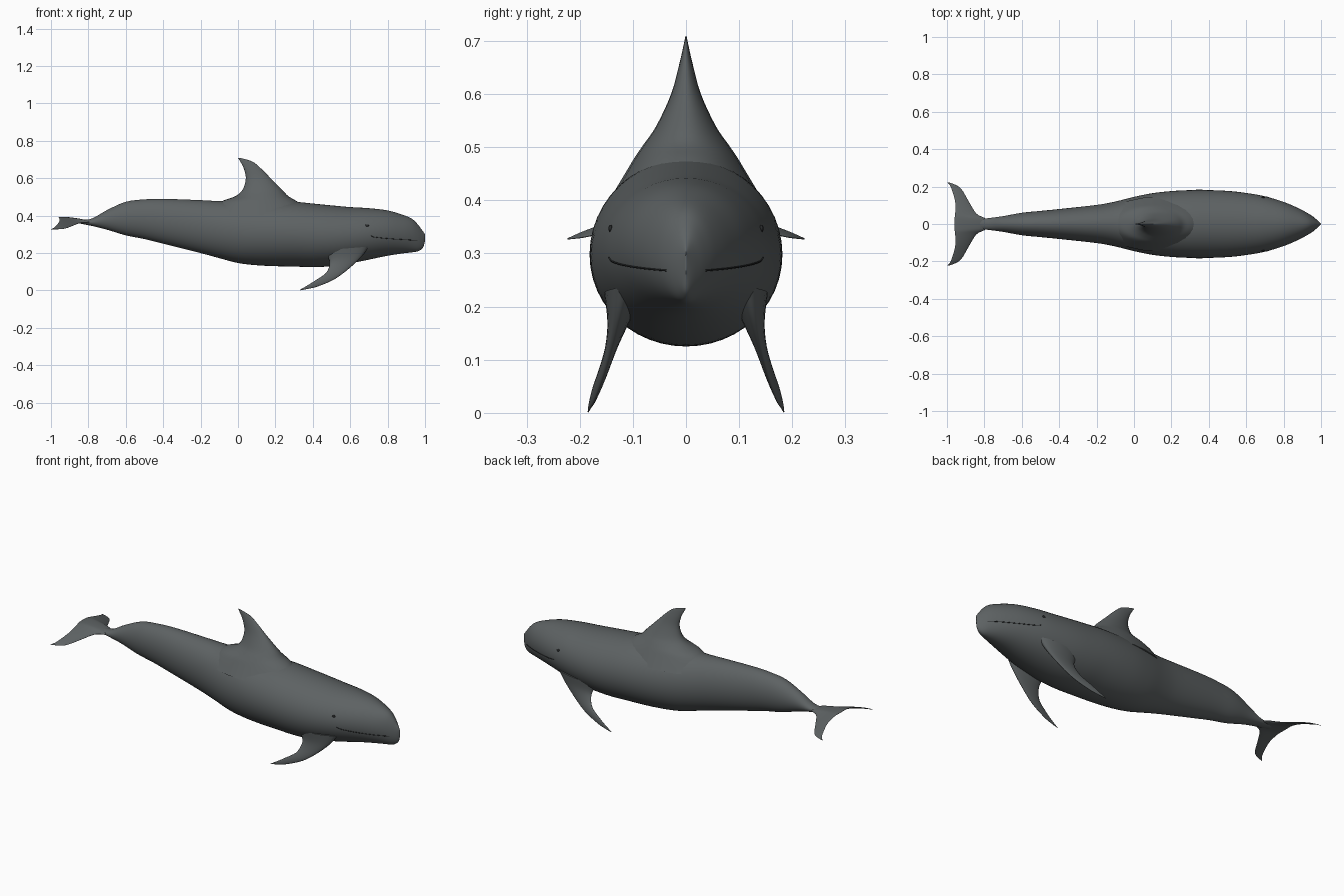
import bpy
import math
from mathutils import Vector

default_cube = bpy.data.objects.get("Cube")
if default_cube:
    bpy.data.objects.remove(default_cube, do_unlink=True)


def make_material(name, colour):
    mat = bpy.data.materials.new(name)
    mat.use_nodes = True
    mat.diffuse_color = (*colour, 1)
    mat.node_tree.nodes["Principled BSDF"].inputs["Base Color"].default_value = (*colour, 1)
    return mat


skin = make_material("slate grey skin", (.11, .122, .125))
dark = make_material("dark grey", (.02, .022, .023))


def refine(rows, steps):
    """Catmull-Rom interpolation through rows of numbers."""
    out = []
    for i in range(len(rows) - 1):
        a, b, c, d = (rows[min(max(i + k, 0), len(rows) - 1)] for k in (-1, 0, 1, 2))
        for s in range(steps):
            t = s / steps
            out.append([q + t / 2 * (r - p + t * (2 * p - 5 * q + 4 * r - w
                        + t * (3 * (q - r) + w - p)))
                        for p, q, r, w in zip(a, b, c, d)])
    out.append(list(rows[-1]))
    return out


def loft(name, rings):
    """Skin a list of closed rings and cap both ends."""
    n = len(rings[0])
    verts = [p for ring in rings for p in ring]
    faces = [(r * n + k, r * n + (k + 1) % n, (r + 1) * n + (k + 1) % n, (r + 1) * n + k)
             for r in range(len(rings) - 1) for k in range(n)]
    faces += [tuple(range(n))[::-1], tuple(range(len(verts) - n, len(verts)))]
    mesh = bpy.data.meshes.new(name)
    mesh.from_pydata(verts, [], faces)
    mesh.materials.append(skin)
    obj = bpy.data.objects.new(name, mesh)
    bpy.context.collection.objects.link(obj)
    bpy.ops.object.select_all(action="DESELECT")
    obj.select_set(True)
    bpy.context.view_layer.objects.active = obj
    # make normals consistent, then smooth
    bpy.ops.object.mode_set(mode="EDIT")
    bpy.ops.mesh.select_all(action="SELECT")
    bpy.ops.mesh.normals_make_consistent(inside=False)
    bpy.ops.object.mode_set(mode="OBJECT")
    bpy.ops.object.shade_smooth_by_angle(angle=math.radians(50))
    return obj


def fin(name, sections, axis, sides=24):
    """Loft lens sections given as (lead point, trail point, half thickness)."""
    axis = Vector(axis)
    rings = []
    for lead, trail, thick in sections:
        lead, trail = Vector(lead), Vector(trail)
        angles = [math.tau * k / sides for k in range(sides)]
        rings.append([lead.lerp(trail, (1 - math.cos(a)) / 2) + axis * thick * math.sin(a)
                      for a in angles])
    return loft(name, rings)


# Body: x, belly height, back height, half width
BODY = refine([
    (-.9, .374, .38, .006), (-.84, .357, .379, .024), (-.78, .345, .385, .031),
    (-.7, .325, .43, .042), (-.6, .295, .474, .06), (-.5, .275, .487, .07),
    (-.4, .25, .49, .08), (-.2, .2, .483, .102), (-.1, .173, .478, .12),
    (0, .147, .48, .145), (.1, .135, .482, .165), (.2, .13, .48, .176),
    (.3, .128, .475, .181), (.4, .125, .465, .181), (.5, .13, .455, .177),
    (.6, .145, .446, .166), (.7, .165, .44, .148), (.8, .186, .428, .118),
    (.88, .198, .405, .084), (.93, .204, .383, .057), (.96, .209, .355, .037),
    (.98, .22, .328, .021), (.992, .235, .312, .01), (1, .265, .3, .001)], 4)
loft("body", [[(x, w * math.cos(a), (lo + hi) / 2 + (hi - lo) / 2 * math.sin(a))
               for a in (math.tau * k / 48 for k in range(48))]
              for x, lo, hi, w in BODY])


def skin_y(x, z):
    """Half width of the body surface at a given length and height."""
    for p, q in zip(BODY, BODY[1:]):
        if p[0] <= x <= q[0]:
            t = (x - p[0]) / (q[0] - p[0])
            lo, hi, w = (m + t * (n - m) for m, n in zip(p[1:], q[1:]))
            return w * math.sqrt(max(0, 1 - ((2 * z - lo - hi) / (hi - lo)) ** 2))
    return 0


# Dorsal fin: height, trailing x, leading x, half thickness
dorsal = refine([
    (.4, -.16, .39, .145), (.45, -.12, .35, .115), (.48, -.08, .31, .097),
    (.505, -.013, .268, .08), (.54, .025, .235, .056), (.6, .042, .175, .028),
    (.655, .03, .12, .013), (.69, .012, .075, .005), (.709, 0, .012, .001)], 4)
fin("dorsal_fin", [((f, 0, z), (b, 0, z), t) for z, b, f, t in dorsal], (0, 1, 0))

# Flippers: leading x z, trailing x z, sideways offset, half thickness
flipper = refine([
    (.7, .235, .46, .215, .118, .036), (.66, .18, .487, .165, .127, .021),
    (.597, .12, .488, .13, .14, .012), (.516, .06, .467, .09, .157, .008),
    (.425, .021, .412, .053, .172, .005), (.37, .008, .366, .024, .18, .003),
    (.332, .001, .331, .004, .184, .001)], 4)
for side, label in ((1, "left"), (-1, "right")):
    fin("flipper_" + ("back" if side > 0 else "front"),
        [((lx, side * y, lz), (tx, side * y, tz), t) for lx, lz, tx, tz, y, t in flipper],
        (0, 1, 0))

# Tail flukes: sideways offset, leading x z, trailing x z, half thickness
half = [(.025, -.79, .364, -.96, .389, .011), (.055, -.842, .362, -.956, .385, .009),
        (.118, -.882, .347, -.956, .368, .006), (.187, -.923, .332, -.975, .343, .004),
        (.212, -.96, .328, -.988, .333, .002), (.223, -.994, .327, -1, .328, .001)]
fluke = refine([(-r[0], *r[1:]) for r in reversed(half)] + half, 4)
fin("tail_flukes", [((lx, y, lz), (tx, y, tz), t) for y, lx, lz, tx, tz, t in fluke], (0, 0, 1))

# Eyes and mouth line on each side of the head
for side, label in ((1, "back"), (-1, "front")):
    bpy.ops.mesh.primitive_uv_sphere_add(
        segments=16, ring_count=8, radius=1, location=(.69, side * skin_y(.69, .347), .347))
    eye = bpy.context.object
    eye.name = "eye_" + label
    eye.scale = (.01, .004, .007)
    eye.data.materials.append(dark)
    bpy.ops.object.shade_smooth()

    curve = bpy.data.curves.new("mouth_" + label, "CURVE")
    curve.dimensions = "3D"
    curve.bevel_depth = .0018
    curve.bevel_resolution = 1
    curve.materials.append(dark)
    line = curve.splines.new("POLY")
    count = 24
    line.points.add(count - 1)
    for k, point in enumerate(line.points):
        s = k / (count - 1)
        x, z = .71 + .25 * s, .292 - .024 * math.sqrt(s)
        point.co = (x, side * skin_y(x, z), z, 1)
    bpy.context.collection.objects.link(bpy.data.objects.new("mouth_" + label, curve))
